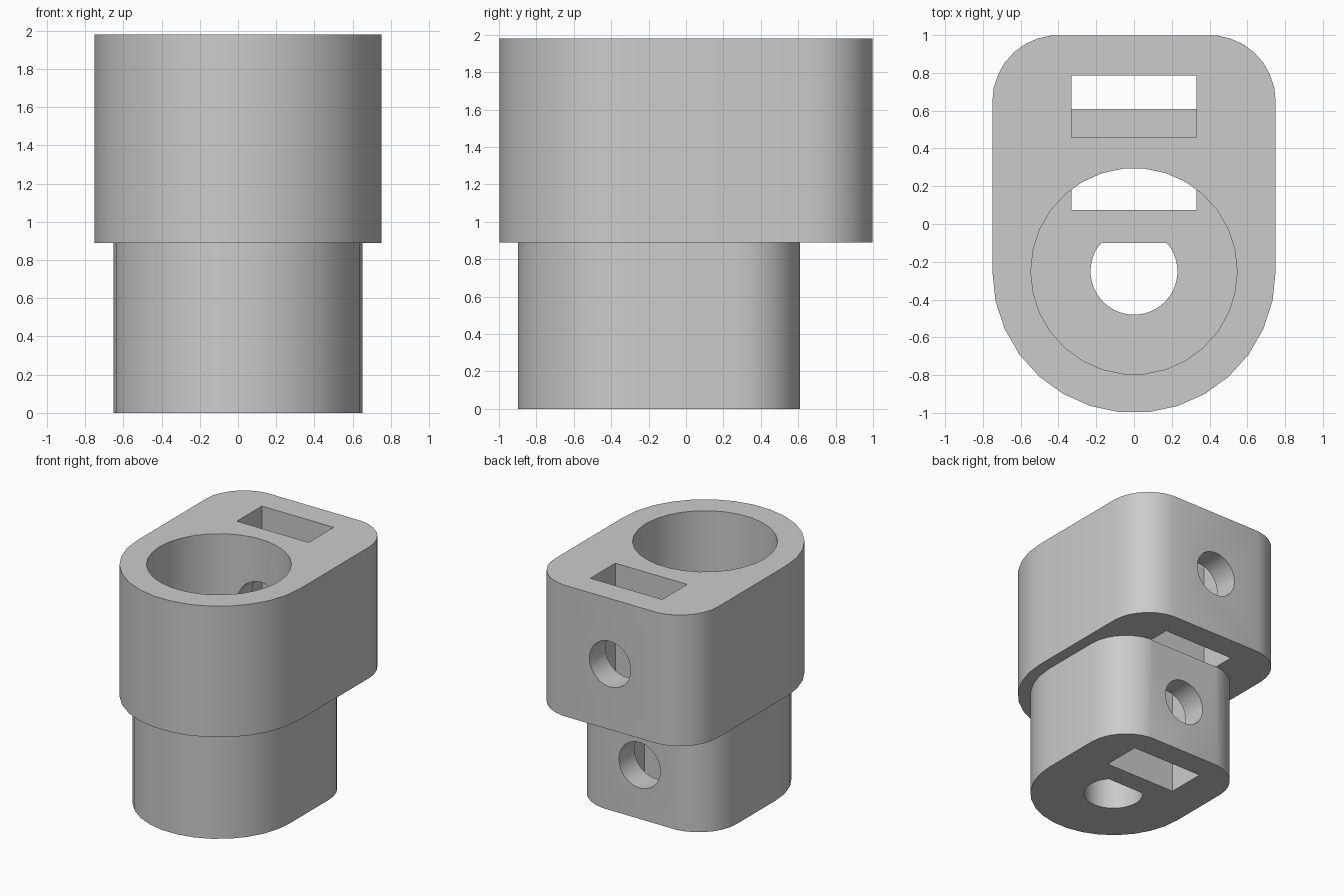
import bpy
import bmesh
from math import cos, sin, tau
from mathutils import Matrix

cube = bpy.data.objects.get("Cube")
if cube:
    bpy.data.objects.remove(cube, do_unlink=True)

AXIS_Y = -0.25     # centre line of both bores
STEP, TOP = 0.89, 1.98
SEGMENTS = 30

grey = bpy.data.materials.new("plain grey")
grey.use_nodes = True
grey.diffuse_color = (0.6, 0.6, 0.6, 1)
grey.node_tree.nodes["Principled BSDF"].inputs["Base Color"].default_value = grey.diffuse_color


def circle(x, y, r, n=SEGMENTS):
    return [(x + r * cos(tau * i / n), y + r * sin(tau * i / n)) for i in range(n)]


def rectangle(x, y0, y1):
    return [(-x, y0), (x, y0), (x, y1), (-x, y1)]


def prism(name, outline, z0, z1):
    """Extrude the convex hull of an outline from z0 to z1."""
    bm = bmesh.new()
    for z in (z0, z1):
        for x, y in outline:
            bm.verts.new((x, y, z))
    hull = bmesh.ops.convex_hull(bm, input=bm.verts)
    inside = {g for g in hull["geom_interior"] + hull["geom_unused"]
              if isinstance(g, bmesh.types.BMVert)}
    bmesh.ops.delete(bm, geom=list(inside), context="VERTS")
    bmesh.ops.dissolve_limit(bm, angle_limit=0.001, verts=bm.verts, edges=bm.edges)
    bmesh.ops.recalc_face_normals(bm, faces=bm.faces)
    mesh = bpy.data.meshes.new(name)
    bm.to_mesh(mesh)
    bm.free()
    mesh.materials.append(grey)
    obj = bpy.data.objects.new(name, mesh)
    bpy.context.collection.objects.link(obj)
    return obj


def combine(body, tool, operation):
    """Apply a boolean and discard the tool."""
    mod = body.modifiers.new("boolean", "BOOLEAN")
    mod.operation, mod.object, mod.solver = operation, tool, "EXACT"
    bpy.context.view_layer.objects.active = body
    bpy.ops.object.modifier_apply(modifier=mod.name)
    bpy.data.objects.remove(tool, do_unlink=True)


def block_outline(radius, back, corner=0.35):
    """Round front with a square back that has rounded corners."""
    points = circle(0, AXIS_Y, radius)
    for side in (-1, 1):
        points += circle(side * (radius - corner), back - corner, corner)
    return points


def screw_hole(z, y0, y1, radius=0.19):
    """Cutter for a round hole that enters from the back."""
    hole = prism("screw_hole_cutter", circle(0, 0, radius), -y1, -y0)
    hole.data.transform(Matrix.Translation((0, 0, z)) @ Matrix.Rotation(tau / 4, 4, "X"))
    return hole


# Wide upper block stepped onto a narrower lower block
body = prism("coupler_body", block_outline(0.75, 1.0), STEP, TOP)
combine(body, prism("lower_block", block_outline(0.652, 0.612), 0, STEP + 0.06), "UNION")

# Large round bore and D-shaped shaft bore
shaft = [(x, min(y, -0.1)) for x, y in circle(0, AXIS_Y, 0.23, 60)]
cutters = [
    prism("large_bore_cutter", circle(0, AXIS_Y, 0.546), STEP, TOP + 0.1),
    prism("shaft_bore_cutter", shaft, -0.1, STEP + 0.05),
    # Nut slots
    prism("upper_slot_cutter", rectangle(0.33, 0.457, 0.785), STEP - 0.004, TOP + 0.1),
    prism("lower_slot_cutter", rectangle(0.33, 0.075, 0.403), -0.1, STEP + 0.004),
    # Screw holes from the back into each bore
    screw_hole(1.435, -0.1, 1.2),
    screw_hole(0.447, -0.15, 0.8),
]
for cutter in cutters:
    combine(body, cutter, "DIFFERENCE")

bpy.ops.object.select_all(action="DESELECT")
body.select_set(True)
bpy.context.view_layer.objects.active = body
bpy.ops.object.shade_smooth_by_angle(angle=0.5)
